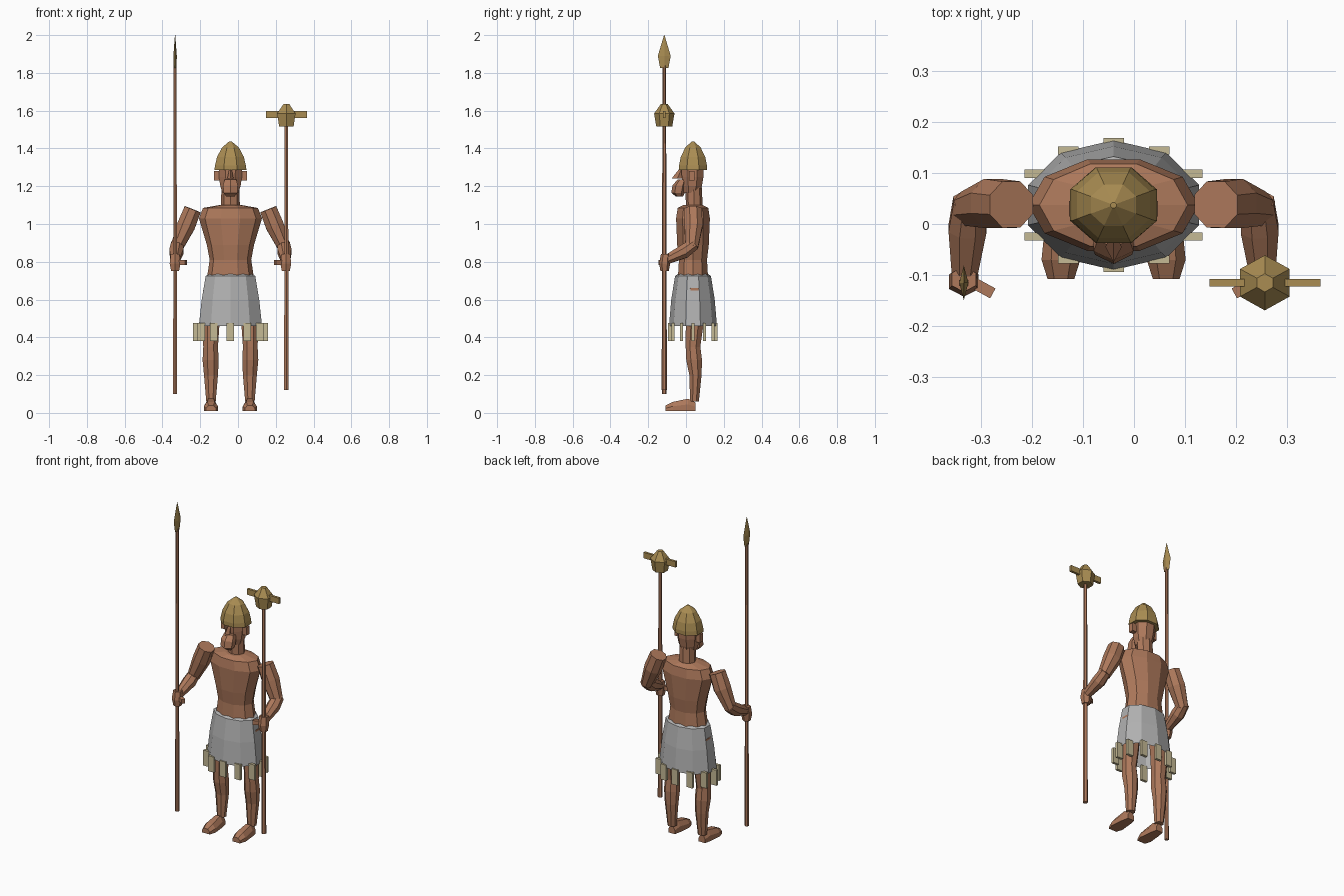
import bpy, bmesh, math
from mathutils import Vector, Matrix

if "Cube" in bpy.data.objects:
    bpy.data.objects.remove(bpy.data.objects["Cube"])

def material(name, rgb):
    m = bpy.data.materials.new(name)
    m.diffuse_color = (*rgb, 1)
    m.use_nodes = True
    m.node_tree.nodes["Principled BSDF"].inputs["Base Color"].default_value = m.diffuse_color
    return m

SKIN = material("brown_skin", (0.42, 0.19, 0.105))
CLOTH = material("grey_cloth", (0.44, 0.44, 0.44))
GOLD = material("dull_gold", (0.40, 0.265, 0.085))
BONE = material("pale_bone", (0.56, 0.49, 0.30))
CX, CY = -0.04, 0.037          # body axis

def finish(name, bm, mat):
    bmesh.ops.recalc_face_normals(bm, faces=bm.faces)
    me = bpy.data.meshes.new(name)
    bm.to_mesh(me)
    bm.free()
    me.materials.append(mat)
    ob = bpy.data.objects.new(name, me)
    bpy.context.collection.objects.link(ob)
    return ob

def skin_rings(name, rings, mat, caps=(True, True)):
    bm = bmesh.new()
    rows = [[bm.verts.new(p) for p in r] for r in rings]
    n = len(rows[0])
    for a, b in zip(rows, rows[1:]):
        for i in range(n):
            j = (i + 1) % n
            bm.faces.new((a[i], a[j], b[j], b[i]))
    if caps[0]:
        bm.faces.new(rows[0])
    if caps[1]:
        bm.faces.new(rows[-1])
    return finish(name, bm, mat)

def loft(name, rings, mat, n=8, phase=0.0, caps=(True, True)):
    """Stack of horizontal ellipses (x, y, z, rx, ry)."""
    return skin_rings(name, [[(x + rx * math.sin(phase + 2 * math.pi * i / n),
                               y + ry * math.cos(phase + 2 * math.pi * i / n), z)
                              for i in range(n)] for x, y, z, rx, ry in rings], mat, caps)

def limb(name, pts, radii, mat, n=8):
    """Tapered tube along a path, with mitred rings."""
    pts = [Vector(p) for p in pts]
    rings = []
    for k, p in enumerate(pts):
        d = (pts[min(k + 1, len(pts) - 1)] - pts[max(k - 1, 0)]).normalized()
        u = Vector((1, 0, 0))
        u = (u - d * u.dot(d)).normalized()
        v = d.cross(u)
        rings.append([p + radii[k] * (u * math.cos(a) + v * math.sin(a))
                      for a in [2 * math.pi * (i + 0.5) / n for i in range(n)]])
    return skin_rings(name, rings, mat)

def box(name, c, size, mat, rot=None):
    bm = bmesh.new()
    bmesh.ops.create_cube(bm, size=1)
    m = Matrix.Translation(c) @ (rot or Matrix()) @ Matrix.Diagonal((*size, 1))
    bmesh.ops.transform(bm, matrix=m, verts=bm.verts)
    return finish(name, bm, mat)

# Torso and neck
loft("torso", [(CX, CY, 0.70, 0.13, 0.088), (CX, CY, 0.73, 0.122, 0.083),
               (CX, CY, 0.81, 0.11, 0.078), (CX, CY, 0.89, 0.125, 0.088),
               (CX, CY, 1.03, 0.167, 0.094), (CX, CY, 1.085, 0.145, 0.085),
               (CX, CY, 1.10, 0.06, 0.055)], SKIN, 10, math.pi / 10)
loft("neck", [(CX, 0.045, 1.07, 0.05, 0.045), (CX, 0.04, 1.20, 0.048, 0.043)], SKIN)

# Head, beard, nose, ears
loft("head", [(CX, 0.03, 1.165, 0.045, 0.045), (CX, 0.033, 1.20, 0.058, 0.055),
              (CX, 0.035, 1.25, 0.066, 0.062), (CX, 0.035, 1.33, 0.068, 0.065)],
     SKIN, 8, math.pi / 8)
loft("beard", [(CX, -0.035, 1.145, 0.025, 0.018), (CX, -0.042, 1.165, 0.042, 0.036),
               (CX, -0.035, 1.205, 0.045, 0.036), (CX, -0.02, 1.235, 0.036, 0.025)], SKIN, 6)
loft("nose", [(CX, -0.045, 1.242, 0.016, 0.03), (CX, -0.025, 1.29, 0.007, 0.012)], SKIN, 4)
for s in (-1, 1):
    box("ear", (CX + s * 0.072, 0.03, 1.255), (0.03, 0.03, 0.05), SKIN)

# Helmet
loft("helmet", [(CX, CY, 1.285, 0.092, 0.08), (CX, CY, 1.31, 0.088, 0.08),
                (CX, CY, 1.355, 0.077, 0.070), (CX, CY, 1.405, 0.048, 0.044),
                (CX, CY, 1.438, 0.006, 0.006)], GOLD, 8, math.pi / 8)

# Skirt, open below, with a fringe of hanging tabs
loft("skirt", [(CX, CY, 0.46, 0.176, 0.127), (CX, CY, 0.60, 0.160, 0.115),
               (CX, CY, 0.725, 0.138, 0.095), (CX, CY, 0.735, 0.115, 0.08)],
     CLOTH, 10, 0, (False, False))
for i in range(12):
    a = math.tau * i / 12
    box("fringe_tab", (CX + 0.178 * math.sin(a), CY + 0.123 * math.cos(a), 0.428),
        (0.04, 0.016, 0.095), BONE)

# Legs, feet and arms, mirrored about the body axis
for s in (-1, 1):
    lx = CX + s * 0.103
    loft("leg", [(lx - s * 0.01, 0.045, 0.66, 0.055, 0.055), (lx, 0.045, 0.46, 0.048, 0.05),
                 (lx + s * 0.002, 0.037, 0.35, 0.042, 0.042), (lx + s * 0.002, 0.043, 0.28, 0.046, 0.045),
                 (lx, 0.05, 0.20, 0.04, 0.035), (lx, 0.045, 0.06, 0.027, 0.025)],
         SKIN, 8, math.pi / 8)
    skin_rings("foot", [[(lx + x * w, y, z) for x, z in
                         ((-1, 0.01), (1, 0.01), (1, h * 0.6), (0.5, h), (-0.5, h), (-1, h * 0.6))]
                        for y, w, h in ((0.05, 0.022, 0.055), (0.01, 0.03, 0.075),
                                        (-0.07, 0.038, 0.058), (-0.108, 0.026, 0.04))], SKIN)
    limb("upper_arm", [(CX + s * x, y, z) for x, y, z in
                       ((0.200, 0.038, 1.078), (0.235, 0.04, 0.99), (0.285, 0.03, 0.875))],
         (0.049, 0.052, 0.036), SKIN)
    limb("forearm", [(CX + s * x, y, z) for x, y, z in
                     ((0.282, 0.045, 0.895), (0.286, -0.01, 0.855), (0.292, -0.105, 0.81))],
         (0.034, 0.04, 0.026), SKIN)
    hx = CX + s * 0.293
    loft("hand", [(hx, -0.113, 0.75, 0.024, 0.022), (hx, -0.113, 0.79, 0.033, 0.029),
                  (hx, -0.108, 0.84, 0.027, 0.025)], SKIN, 6)
    box("thumb", (hx - s * 0.037, -0.125, 0.797), (0.045, 0.022, 0.026), SKIN,
        Matrix.Rotation(s * 0.5, 4, 'Z'))

# Spear
SX, PY = -0.333, -0.115
loft("spear_shaft", [(SX, PY, 0.10, 0.012, 0.012), (SX, PY, 1.84, 0.009, 0.009)], SKIN, 6)
loft("spear_head", [(SX, PY, 1.825, 0.008, 0.022), (SX, PY, 1.89, 0.009, 0.034),
                    (SX, PY, 2.0, 0.001, 0.001)], GOLD, 4)

# Staff with hexagonal head and crossbar
TX = 0.256
loft("staff_shaft", [(TX, PY, 0.12, 0.014, 0.014), (TX, PY, 1.53, 0.010, 0.010)], SKIN, 6)
loft("staff_head", [(TX, PY, 1.515, 0.044, 0.042), (TX, PY, 1.585, 0.056, 0.054),
                    (TX, PY, 1.635, 0.018, 0.018)], GOLD, 6)
box("staff_crossbar", (TX, PY, 1.58), (0.217, 0.015, 0.036), GOLD)
